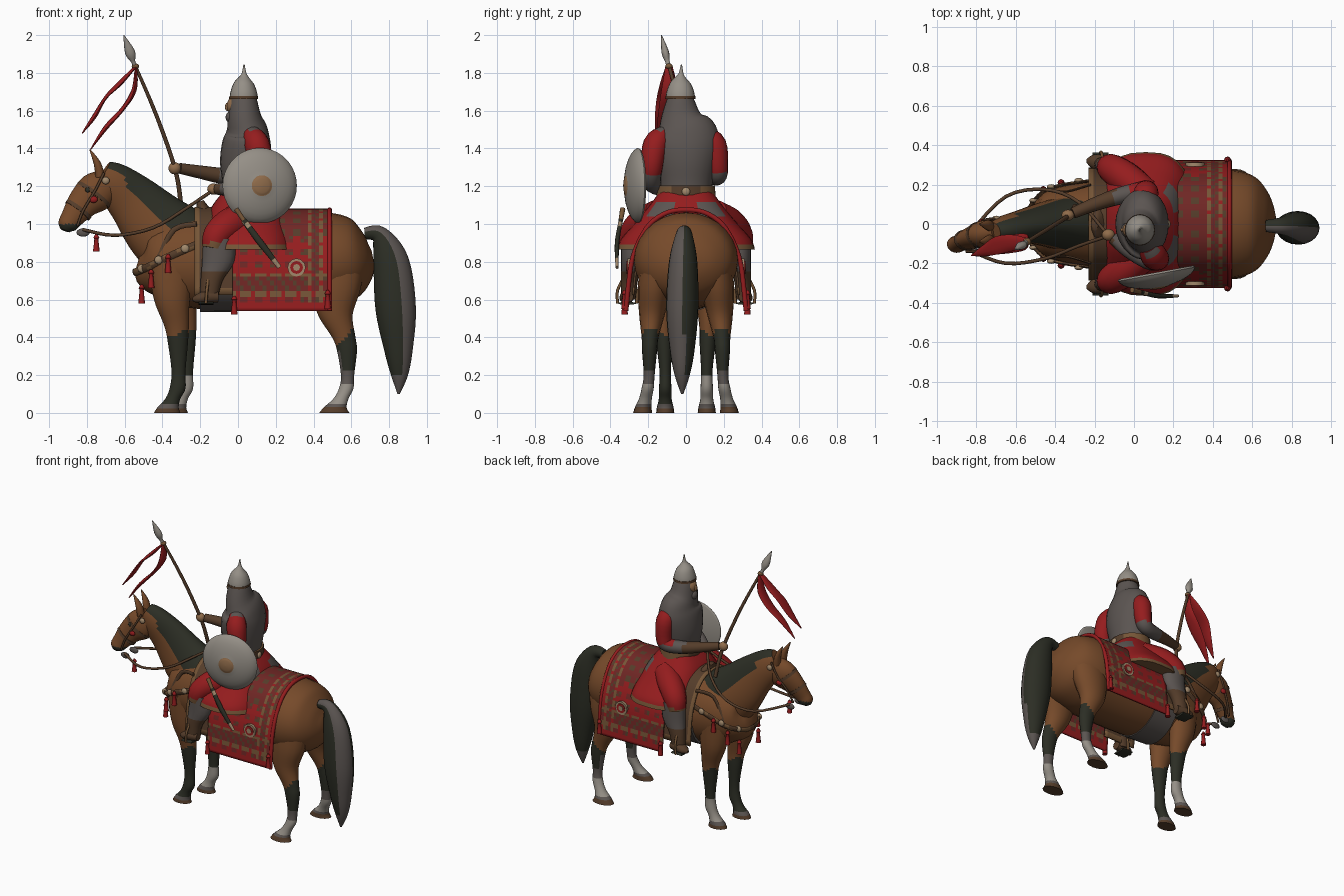
import bpy, bmesh, math, random
from mathutils import Vector as V
random.seed(3)

COL = {"bay brown": (.18, .068, .023), "red": (.30, .012, .013), "dark hair": (.025, .027, .018),
       "mail grey": (.105, .09, .083), "silver": (.30, .275, .24), "leather": (.09, .046, .023),
       "gold trim": (.18, .092, .038), "pale cream": (.36, .25, .15), "dark red": (.16, .02, .018),
       "tan skin": (.28, .15, .07)}
MAT = {}
for k, c in COL.items():
    MAT[k] = bpy.data.materials.new(k)
    MAT[k].diffuse_color = (*c, 1)


def finish(name, bm, cols, angle=50):
    """Turn a bmesh and its per-face colour names into an object."""
    names = sorted(set(cols))
    for f, c in zip(bm.faces, cols):
        f.material_index = names.index(c)
        f.smooth = True
    bmesh.ops.recalc_face_normals(bm, faces=bm.faces[:])
    me = bpy.data.meshes.new(name)
    bm.to_mesh(me)
    bm.free()
    for m in names:
        me.materials.append(MAT[m])
    me.set_sharp_from_angle(angle=math.radians(angle))
    ob = bpy.data.objects.new(name, me)
    bpy.context.collection.objects.link(ob)
    return ob


def spline(pts, sub):
    out = []
    for i in range(len(pts) - 1):
        q = [pts[max(i - 1, 0)], pts[i], pts[i + 1], pts[min(i + 2, len(pts) - 1)]]
        for k in range(sub):
            t = k / sub
            out.append([.5 * (2 * b + (c - a) * t + (2 * a - 5 * b + 4 * c - d) * t * t
                              + (3 * b - a - 3 * c + d) * t ** 3) for a, b, c, d in zip(*q)])
    return out + [list(pts[-1])]


def loft(name, pts, mat, n=16, sub=4, side=(0, 1, 0), axis=None, rule=None, sq=1):
    """Rings (x, y, z, half width along side, other half width) along a path; sq < 1 squares them."""
    st = spline([p if len(p) == 5 else (*p, p[3]) for p in pts], sub)
    P = [V(s[:3]) for s in st]
    bm, cols, rings = bmesh.new(), [], []
    shape = lambda v: math.copysign(abs(v) ** sq, v)
    for i, s in enumerate(st):
        t = V(axis) if axis else P[min(i + 1, len(P) - 1)] - P[max(i - 1, 0)]
        t.normalize()
        u = V(side)
        u = (u - t * u.dot(t)).normalized()
        w = u.cross(t)
        a, b = max(s[3], .001), max(s[4], .001)
        rings.append([bm.verts.new(P[i] + u * a * shape(math.cos(h)) + w * b * shape(math.sin(h)))
                      for h in [2 * math.pi * j / n for j in range(n)]])
    for r, q in zip(rings, rings[1:]):
        for j in range(n):
            k = (j + 1) % n
            f = bm.faces.new((r[j], r[k], q[k], q[j]))
            h = 2 * math.pi * (j + .5) / n
            cols.append(rule(f.calc_center_median(), math.cos(h), math.sin(h)) if rule else mat)
    for r in (rings[0], rings[-1]):
        f = bm.faces.new(r)
        cols.append(rule(f.calc_center_median(), 0, 0) if rule else mat)
    return finish(name, bm, cols)


def ball(name, p, rx, ry, rz, mat):
    loft(name, [(p[0], p[1], p[2] + rz * math.cos(h), ry * math.sin(h), rx * math.sin(h))
                for h in [math.pi * k / 10 for k in range(11)]], mat, sub=1, axis=(0, 0, -1))


def tassel(name, x, y, z, h=.1, r=.018):
    loft(name, [(x, y, z, .006), (x, y, z - h * .2, r * .9), (x, y, z - h * .3, r * .6), (x, y, z - h, r)],
         "red", 8, 2)


# horse body, neck with mane, head
loft("horse_body", [(-.53, 0, .8, .05, .06), (-.48, 0, .79, .14, .15), (-.38, 0, .8, .19, .22),
     (-.2, 0, .8, .22, .25), (0, 0, .79, .245, .25), (.2, 0, .79, .255, .25), (.4, 0, .805, .272, .255),
     (.52, 0, .81, .272, .245), (.62, 0, .81, .235, .205), (.685, 0, .815, .15, .125), (.715, 0, .82, .05, .04)],
     "bay brown", 28)
loft("horse_neck", [(-.28, 0, .86, .16, .22), (-.42, 0, .98, .12, .19), (-.55, -.01, 1.12, .085, .145),
     (-.66, -.03, 1.22, .07, .11), (-.72, -.04, 1.26, .05, .08)], "", 32, 5,
     rule=lambda c, s, o: "dark hair" if o > (.2 if c.x > -.6 else .5) else "bay brown")
loft("horse_head", [(-.68, -.035, 1.22, .055, .08), (-.75, -.05, 1.17, .07, .105), (-.82, -.07, 1.11, .055, .085),
     (-.88, -.095, 1.03, .042, .06), (-.905, -.105, .99, .042, .05), (-.915, -.11, .965, .02, .025)], "", 20,
     rule=lambda c, s, o: "dark hair" if c.z < 1.0 else "bay brown")
for s in (-1, 1):
    loft("horse_ear", [(-.73, -.045 + s * .035, 1.25, .028, .026), (-.745, -.045 + s * .04, 1.32, .026, .02),
         (-.785, -.045 + s * .045, 1.395, .003, .003)], "bay brown", 10)
    ball("horse_eye", (-.795, -.06 + s * .055, 1.18), .014, .01, .014, "dark hair")

# horse legs with dark stockings, pale socks and hooves
for s in (-1, 1):
    def front_col(c, a, b, s=s):
        if c.z > .42 + .04 * a * b: return "bay brown"
        if c.z < .05: return "mail grey" if c.z > .025 else "leather"
        return "silver" if s > 0 and c.z < .19 else "dark hair"

    def hind_col(c, a, b):
        if c.z > .4 - .05 * b: return "bay brown"
        if c.z < .05: return "mail grey" if c.z > .03 else "leather"
        return "silver" if c.z < .15 else "mail grey" if c.z < .22 or (b > .75 and c.z < .33) else "dark hair"
    d = .02 * s
    loft("front_leg", [(x + d, s * y, z, a, b) for x, y, z, a, b in [
        (-.33, .12, .8, .08, .13), (-.33, .125, .6, .072, .095), (-.305, .12, .46, .05, .065), (-.298, .115, .37, .043, .053),
        (-.295, .11, .22, .03, .037), (-.30, .11, .13, .033, .042), (-.325, .11, .075, .034, .04), (-.35, .11, .03, .044, .056),
        (-.355, .11, 0, .048, .07)]], "", 16, 5, axis=(0, 0, -1), rule=front_col)
    loft("hind_leg", [(x, s * y, z, a, b) for x, y, z, a, b in [
        (.52, .14, .82, .10, .15), (.52, .165, .66, .09, .13), (.515, .18, .52, .068, .092), (.56, .19, .40, .045, .062),
        (.577, .193, .33, .04, .053), (.58, .195, .2, .029, .035), (.573, .203, .13, .032, .038), (.545, .215, .075, .034, .04),
        (.515, .226, .03, .044, .06), (.51, .23, 0, .05, .08)]], "", 16, 5, axis=(0, 0, -1), rule=hind_col)
loft("horse_tail", [(.67, -.01, .95, .03, .03), (.75, -.01, .94, .045, .05), (.81, -.015, .8, .075, .095),
     (.835, -.02, .55, .085, .107), (.85, -.02, .33, .065, .075), (.855, -.02, .2, .04, .045), (.85, -.02, .1, .006, .006)],
     "", 20, 5, rule=lambda c, s, o: "mail grey" if (o < -.25 and s < .35 and not (-.1 < s and c.z > .4)) or c.z < .2
     else "dark hair")


# draped cloths that follow the horse's back
def drape(name, half, x0, x1, nx, ny, rule):
    prof = [(-y, z) for y, z in reversed(half[1:])] + half
    fine = spline(prof, 12)
    pts = [fine[round(i * (len(fine) - 1) / ny)] for i in range(ny + 1)]
    bm, cols = bmesh.new(), []
    g = [[bm.verts.new((x0 + (x1 - x0) * i / nx, y, z)) for y, z in pts] for i in range(nx + 1)]
    for i in range(nx):
        for j in range(ny):
            bm.faces.new((g[i][j], g[i + 1][j], g[i + 1][j + 1], g[i][j + 1]))
            cols.append(rule(i, nx - 1 - i, min(j, ny - 1 - j)))
    m = finish(name, bm, cols).modifiers.new("thickness", "SOLIDIFY")
    m.thickness, m.offset = .012, 0


def blanket_col(i, e, j):
    if e == 0 or j < 2: return "red"
    if j in (3, 7) or e in (2, 5):
        return "gold trim" if (i + j) % 4 else "red"
    if j in (4, 5, 6) or e in (3, 4):
        return "leather" if (i + j) % 3 == 0 else "dark red"
    if j > 19:
        return "leather" if i % 4 < 2 and j % 4 < 2 else "dark red"
    return random.choice(["dark red", "leather", "dark red"]) if i // 2 % 2 and j // 2 % 2 else "red"


HALF = [(0, 1.075), (.1, 1.06), (.19, 1.0), (.252, .9), (.287, .8), (.302, .7), (.318, .54)]
drape("horse_blanket", HALF, -.03, .49, 26, 72, blanket_col)
drape("saddle_cloth", [(y * .88, 1.08 - (1.07 - z) * .86) for y, z in HALF], -.23, .02, 10, 36,
      lambda i, e, j: "gold trim" if i == 0 or j == 0 else "leather")
loft("blanket_rear_trim", [(.485, -y, z, .013) for y, z in reversed(HALF[1:])]
     + [(.485, y, z, .013) for y, z in HALF], "red", 8, 4, side=(1, 0, 0))
loft("saddle_girth", [(-.2, 0, .795, .235, .26), (-.02, 0, .795, .252, .262)], "mail grey", 28, 1)
loft("saddle_pommel", [(-.17, 0, 1.04, .1, .05), (-.19, 0, 1.09, .07, .03), (-.2, 0, 1.12, .03, .02)], "leather", 12)

# harness, blanket roundels and tassels on both sides
for s in (-1, 1):
    loft("breast_collar", [(-.2, s * .222, .9, .008, .02), (-.36, s * .2, .83, .008, .02),
         (-.46, s * .165, .78, .008, .02), (-.53, s * .085, .75, .008, .02), (-.55, 0, .745, .008, .02)], "", 8,
         rule=lambda c, a, b: "gold trim" if int(c.x * 40) % 3 == 0 else "leather")
    loft("breast_strap", [(-.22, s * .2, 1.0, .006, .014), (-.34, s * .165, .97, .006, .014),
         (-.42, s * .172, .82, .006, .014)], "leather", 8)
    for x, y, z in [(-.51, .11, .68), (-.37, .21, .84), (-.46, .175, .76), (-.02, .325, .62), (.475, .325, .65)]:
        tassel("tassel", x, s * y, z)
    for nm, r, y, m in [("roundel_outer", .048, .311, "pale cream"), ("roundel_ring", .034, .314, "red"),
                        ("roundel_core", .018, .317, "pale cream")]:
        loft(nm, [(.31, s * (y - .018), .77, r), (.31, s * y, .77, r)], m, 12, 1, (0, 0, 1))
    for x, y, z in [(-.42, .19, .81), (-.28, .222, .87), (-.51, .12, .765)]:
        ball("harness_stud", (x, s * y, z), .022, .012, .022, "pale cream")
    loft("cheek_strap", [(-.71, -.04 + s * .066, 1.27, .007), (-.755, -.055 + s * .076, 1.18, .007),
         (-.82, -.075 + s * .064, 1.07, .007), (-.85, -.085 + s * .055, .99, .007)], "leather", 8)
    ball("bridle_disc", (-.70, -.04 + s * .07, 1.23), .02, .012, .02, "pale cream")
    ball("bridle_rosette", (-.765, -.06 + s * .074, 1.13), .022, .012, .018, "red")
    ball("bit_ring", (-.82, -.085 + s * .05, .955), .035, .012, .022, "mail grey")
    loft("rein", [(-.82, -.085 + s * .055, .97, .009), (-.65, s * .17 - .03, .94, .009), (-.45, s * .175, .98, .009),
         (-.28, s * .11, 1.08, .009), (-.13, -.06, 1.18, .009)], "leather", 8)
tassel("bit_tassel", -.75, -.13, .945, .09)
for x, y, z, a, b in [(-.845, -.08, 1.075, .054, .079), (-.765, -.055, 1.155, .071, .105)]:
    loft("bridle_band", [(x + .006, y + .002, z + .008, a, b), (x - .006, y - .002, z - .008, a, b)], "leather", 20, 1)

# rider: mail coat and hood, face, helmet
loft("mail_torso", [(.04, 0, 1.1, .14, .12), (.04, 0, 1.2, .14, .12), (.04, 0, 1.32, .165, .135), (.045, 0, 1.42, .18, .13),
     (.047, -.005, 1.49, .165, .112), (.035, -.025, 1.56, .112, .09), (.03, -.03, 1.65, .076, .072),
     (.03, -.03, 1.69, .06, .06)], "mail grey", 24)
ball("rider_face", (-.008, -.03, 1.625), .052, .045, .055, "tan skin")
ball("rider_nose", (-.057, -.03, 1.62), .012, .01, .022, "tan skin")
ball("rider_beard", (-.03, -.03, 1.565), .036, .04, .035, "mail grey")
loft("helmet", [(.03, -.03, 1.665, .078, .075), (.03, -.03, 1.7, .073, .07), (.03, -.03, 1.745, .055, .053),
     (.032, -.028, 1.78, .024, .024), (.032, -.026, 1.80, .012, .012), (.032, -.024, 1.845, .003, .003)], "silver", 20)
loft("helmet_band", [(.03, -.03, 1.663, .08, .077), (.03, -.03, 1.678, .079, .076)], "leather", 20, 1)
loft("belt", [(.04, 0, 1.14, .158, .136), (.04, 0, 1.205, .152, .132)], "", 24, 1,
     rule=lambda c, s, o: "gold trim" if abs(o) < .8 else "leather")
ball("belt_buckle", (.173, 0, 1.172), .012, .022, .022, "pale cream")


# rider: red skirt with gold hem, legs, boots, stirrups
def skirt_col(c, s, o):
    if c.z < .893: return "gold trim"
    return "mail grey" if 1.04 < c.z < 1.11 and c.x > .1 and .2 < abs(s) < .8 else "red"


loft("coat_skirt", [(.04, 0, 1.17, .14, .12), (.04, 0, 1.09, .2, .18), (.045, 0, 1.0, .275, .215), (.055, 0, .92, .345, .235),
     (.06, 0, .865, .365, .245)], "", 32, 7, axis=(0, 0, -1), rule=skirt_col, sq=.72)
for s in (-1, 1):
    loft("thigh", [(.06, s * .15, 1.05, .08), (-.04, s * .23, 1.0, .085), (-.11, s * .28, .94, .075), (-.13, s * .29, .87, .06)],
         "", 16, rule=lambda c, a, b: "gold trim" if c.z < .9 else "red")
    loft("lower_leg", [(-.10, s * .285, .92, .06, .085), (-.105, s * .29, .8, .055, .085), (-.14, s * .3, .7, .045, .058),
         (-.155, s * .305, .6, .038, .048)], "", 16, axis=(0, 0, -1),
         rule=lambda c, a, b: "mail grey" if c.z > .75 else "leather")
    loft("boot_foot", [(-.105, s * .308, .615, .03, .03), (-.16, s * .312, .615, .038, .036), (-.21, s * .318, .605, .034, .026),
         (-.24, s * .322, .6, .01, .01)], "leather", 14)
    loft("stirrup_plate", [(-.21, s * .312, .58, .05, .008), (-.13, s * .312, .58, .05, .008)], "dark hair", 12, 1)
    for e in (-1, 1):
        loft("stirrup_side", [(-.17, s * .312 + e * .05, .58, .008), (-.165, s * .312 + e * .05, .65, .008),
             (-.155, s * .305 + e * .015, .73, .008)], "gold trim", 8, side=(1, 0, 0))


# rider: arms and hands
def sleeve(c, s, o):
    if c.x < -.02 or c.z < 1.27:
        return "leather" if c.x < -.1 else "mail grey"
    return "red" if c.z < 1.495 else "mail grey"


loft("spear_arm", [(.05, .10, 1.47, .05), (.06, .15, 1.42, .064), (.06, .167, 1.3, .056), (.03, .165, 1.255, .05),
     (-.08, .14, 1.255, .043), (-.2, .1, 1.275, .035), (-.31, .055, 1.295, .028)], "", rule=sleeve)
ball("spear_hand", (-.335, .045, 1.295), .033, .028, .032, "tan skin")
loft("shield_arm", [(.07, -.11, 1.475, .05), (.1, -.16, 1.42, .068), (.12, -.18, 1.3, .056), (.07, -.18, 1.22, .05),
     (-.03, -.13, 1.19, .04), (-.11, -.07, 1.185, .03)], "", rule=sleeve)
ball("rein_hand", (-.13, -.055, 1.185), .033, .03, .03, "tan skin")

# shield: shallow dome with a tan centre
nx, ny = .18, -.984
loft("shield", [(.115 + nx * d, -.255 + ny * d, 1.203, r) for d, r in
     [(-.01, .19), (0, .2), (.028, .175), (.052, .12), (.066, .055), (.069, .047), (.074, .025), (.076, .002)]], "", 36, 2,
     (0, 0, 1), (nx, ny, 0), lambda c, s, o: "tan skin" if c.y < -.29 and math.hypot(c.x - .127, c.z - 1.203) < .052
     else "silver")

# spear with two pennant tails, and the sword
loft("spear_shaft", [(-.3, .09, 1.08, .013), (-.33, .045, 1.28, .012), (-.43, -.02, 1.57, .011), (-.545, -.09, 1.84, .009)],
     "leather", 10)
loft("spear_head", [(-.543, -.09, 1.83, .016, .014), (-.555, -.098, 1.86, .012, .012), (-.572, -.11, 1.91, .02, .028),
     (-.605, -.13, 2.0, .002, .002)], "silver", 10)
ball("spear_collar", (-.543, -.09, 1.835), .02, .02, .015, "gold trim")
loft("pennant_upper", [(-.545, -.09, 1.83, .02, .006), (-.62, -.095, 1.75, .042, .012), (-.7, -.11, 1.67, .045, .008),
     (-.76, -.135, 1.57, .03, .012), (-.825, -.16, 1.48, .003, .003)], "red", 10, 5, side=(.1, 1, .3))
loft("pennant_lower", [(-.54, -.09, 1.83, .02, .006), (-.55, -.09, 1.71, .04, .014), (-.61, -.1, 1.61, .045, .01),
     (-.7, -.125, 1.51, .03, .012), (-.78, -.15, 1.395, .003, .003)], "red", 10, 5, side=(.1, 1, .3))
loft("sword_scabbard", [(.03, -.345, 1.02, .011, .016), (.12, -.365, .9, .012, .018), (.22, -.365, .77, .008, .012)], "", 10, 5,
     rule=lambda c, s, o: "pale cream" if c.z < .81 or .99 < c.z < 1.01 else "dark hair")
loft("sword_hilt", [(.03, -.345, 1.02, .012), (-.01, -.335, 1.08, .014)], "gold trim", 10)
